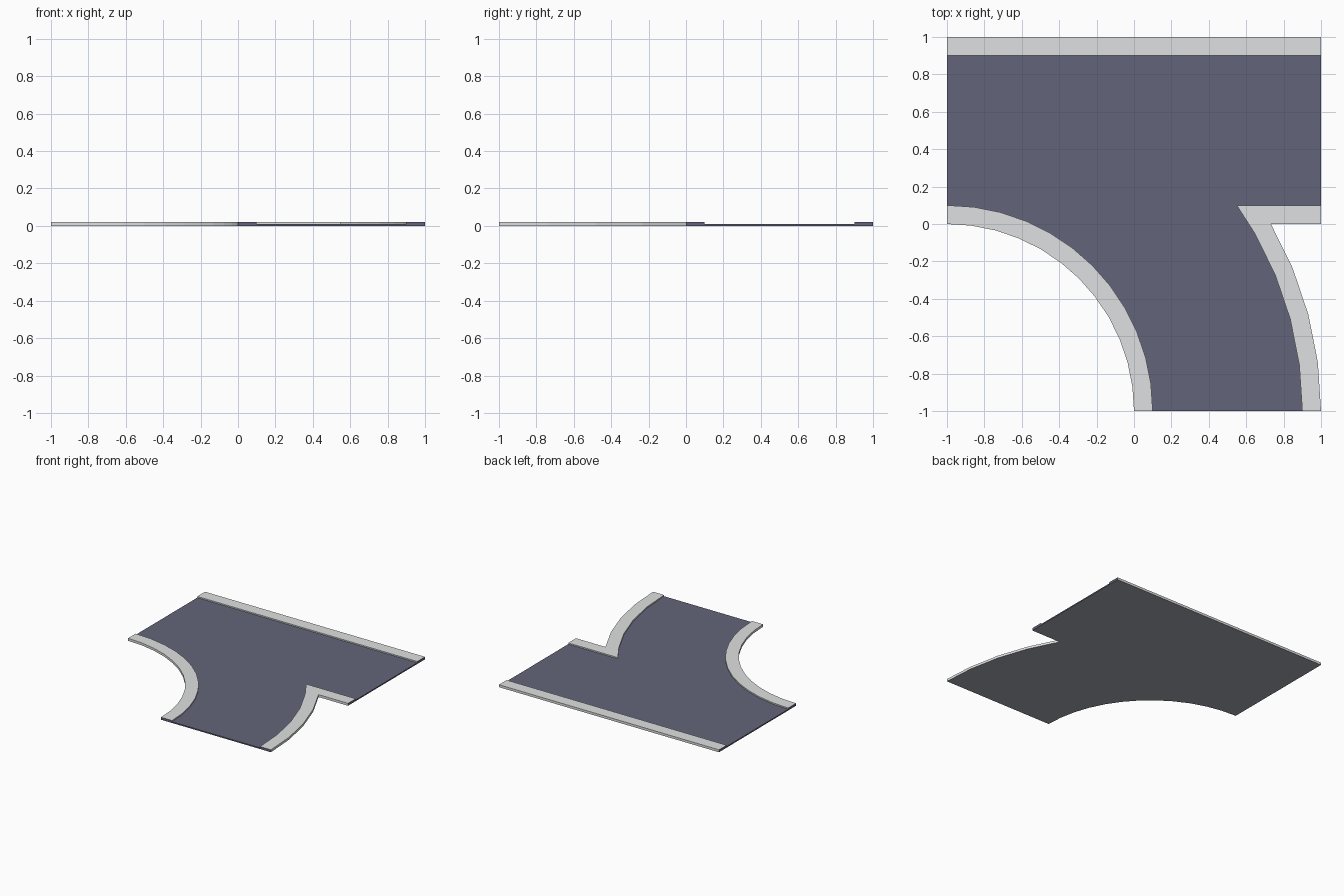
import bpy, bmesh, math

if "Cube" in bpy.data.objects:
    bpy.data.objects.remove(bpy.data.objects["Cube"])

ROAD_Z, CURB_Z = 0.01, 0.02


def material(name, rgb):
    m = bpy.data.materials.new(name)
    m.diffuse_color = (*rgb, 1)
    m.use_nodes = True
    m.node_tree.nodes["Principled BSDF"].inputs["Base Color"].default_value = m.diffuse_color
    return m


ASPHALT = material("asphalt", (0.123, 0.130, 0.195))
CONCRETE = material("concrete", (0.74, 0.745, 0.75))
UNDERSIDE = material("underside_grey", (0.38, 0.39, 0.44))


def finish(name, bm, mats):
    me = bpy.data.meshes.new(name)
    bm.to_mesh(me)
    bm.free()
    for m in mats:
        me.materials.append(m)
    bpy.context.collection.objects.link(bpy.data.objects.new(name, me))


def arc(r, end, extra=()):
    """Points on a circle about the front left corner, in 7.5 degree steps."""
    angles = [7.5 * i for i in range(int(end / 7.5) + 1)] + list(extra)
    return [(-1 + r * math.cos(math.radians(a)),
             -1 + r * math.sin(math.radians(a))) for a in angles]


def curb(name, outer, inner):
    """Raised strip; top and sides concrete, cut ends asphalt, grey underside."""
    bm = bmesh.new()
    rings = [[bm.verts.new((*o, 0)), bm.verts.new((*o, CURB_Z)),
              bm.verts.new((*i, CURB_Z)), bm.verts.new((*i, ROAD_Z)),
              bm.verts.new((*i, 0))] for o, i in zip(outer, inner)]
    for a, b in zip(rings, rings[1:]):
        for k in range(3):                      # outer side, top, inner step
            bm.faces.new((a[k], a[k + 1], b[k + 1], b[k]))
        bm.faces.new((a[4], a[0], b[0], b[4])).material_index = 2
    for ring in (rings[0], rings[-1]):
        bm.faces.new(ring).material_index = 1
    bmesh.ops.remove_doubles(bm, verts=bm.verts[:], dist=1e-5)
    bmesh.ops.triangulate(bm, faces=bm.faces[:])
    bmesh.ops.recalc_face_normals(bm, faces=bm.faces[:])
    # the strip is open beside the road, so orient by the top faces
    tops = [f for f in bm.faces if f.calc_center_median().z > CURB_Z - 1e-4]
    if tops[0].normal.z < 0:
        bmesh.ops.reverse_faces(bm, faces=bm.faces[:])
    finish(name, bm, [CONCRETE, ASPHALT, UNDERSIDE])


# Curb outlines: inner bend, outer bend with junction corner, straight back edge
bend_outer, bend_inner = arc(1.0, 90), arc(1.1, 90)
tip = math.degrees(math.asin(1.1 / 1.9))
side_outer = arc(2.0, 30)
side_outer += [side_outer[-1], (1, 0)]
side_inner = arc(1.9, 30, [tip]) + [(1, 0.1)]
back_outer, back_inner = [(1, 1), (-1, 1)], [(1, 0.9), (-1, 0.9)]

curb("inner_bend_curb", bend_outer, bend_inner)
curb("junction_curb", side_outer, side_inner)
curb("back_curb", back_outer, back_inner)

# Road slab between the curbs, with walls only at its three open ends
outline = side_inner + back_inner + bend_inner[::-1]
bm = bmesh.new()
low = [bm.verts.new((x, y, 0)) for x, y in outline]
high = [bm.verts.new((x, y, ROAD_Z)) for x, y in outline]
bm.faces.new(high)
bm.faces.new(low[::-1]).material_index = 1
s = len(side_inner)
n = len(outline)
for i in (s - 1, s + 1, n - 1):
    j = (i + 1) % n
    bm.faces.new((low[i], low[j], high[j], high[i]))
bmesh.ops.triangulate(bm, faces=[f for f in bm.faces if len(f.verts) > 4])
finish("road_surface", bm, [ASPHALT, UNDERSIDE])
